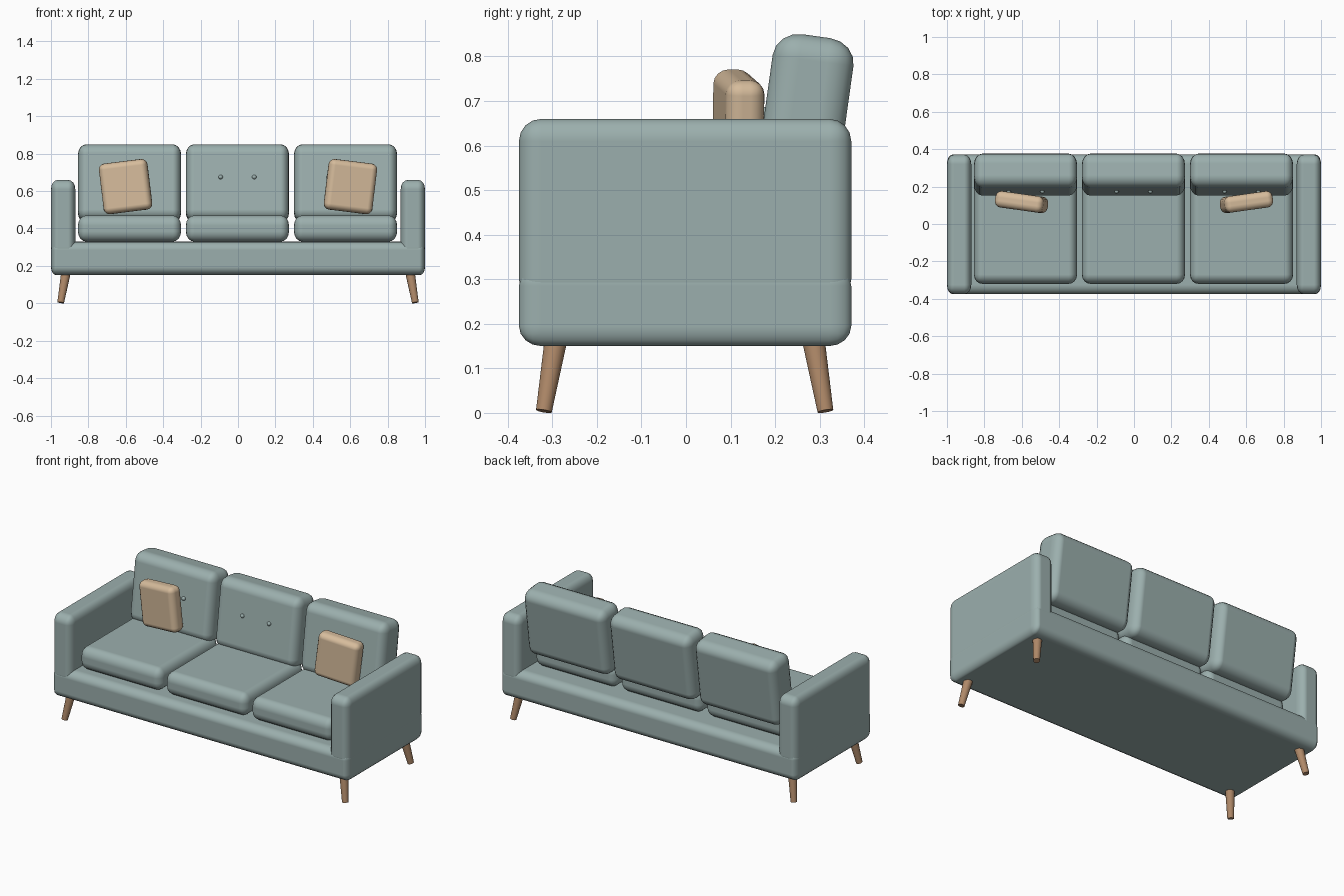
import bpy, bmesh
from math import radians
from mathutils import Vector

cube = bpy.data.objects.get("Cube")
if cube:
    bpy.data.objects.remove(cube, do_unlink=True)


def material(name, rgb):
    m = bpy.data.materials.new(name)
    m.use_nodes = True
    m.diffuse_color = (*rgb, 1)
    m.node_tree.nodes["Principled BSDF"].inputs["Base Color"].default_value = (*rgb, 1)
    return m


FABRIC = material("sage_fabric", (0.33, 0.43, 0.42))
PILLOW = material("tan_fabric", (0.67, 0.50, 0.33))
WOOD = material("warm_wood", (0.43, 0.25, 0.14))


def add_object(name, bm, mat):
    mesh = bpy.data.meshes.new(name)
    bm.to_mesh(mesh)
    bm.free()
    mesh.materials.append(mat)
    ob = bpy.data.objects.new(name, mesh)
    bpy.context.collection.objects.link(ob)
    return ob


def rounded_box(name, mat, center, size, radii, tilt=(0, 0, 0)):
    """Box with a separate rounding radius per axis: unit bevel, then object scale."""
    bm = bmesh.new()
    bmesh.ops.create_cube(bm, size=1)
    bmesh.ops.scale(bm, verts=bm.verts, vec=[s / r for s, r in zip(size, radii)])
    ob = add_object(name, bm, mat)
    ob.data.shade_smooth()
    ob.location, ob.scale = center, radii
    ob.rotation_euler = [radians(a) for a in tilt]
    bevel = ob.modifiers.new("rounding", "BEVEL")
    bevel.width = 1
    bevel.segments = 4
    bevel.harden_normals = True
    return ob


def leg(name, foot, top):
    foot, top = Vector(foot), Vector(top)
    axis = top - foot
    bm = bmesh.new()
    bmesh.ops.create_cone(bm, cap_ends=True, segments=20, radius1=0.018,
                          radius2=0.026, depth=axis.length)
    for f in bm.faces:
        f.smooth = len(f.verts) == 4
    for e in bm.edges:
        e.smooth = all(f.smooth for f in e.link_faces)
    ob = add_object(name, bm, WOOD)
    ob.location = (foot + top) / 2
    ob.rotation_euler = axis.to_track_quat("Z", "Y").to_euler()


# Base frame
rounded_box("base", FABRIC, (0, -0.002, 0.24), (2, 0.746, 0.18), (0.03, 0.05, 0.045))

# Arms and legs on both sides
for side, sx in (("right", -1), ("left", 1)):
    rounded_box(side + "_arm", FABRIC, (sx * 0.935, -0.002, 0.455),
                (0.13, 0.746, 0.41), (0.038, 0.05, 0.05))
    for end, sy in (("front", -1), ("back", 1)):
        leg(f"{end}_{side}_leg", (sx * 0.948, sy * 0.316 - 0.003, 0.004),
            (sx * 0.919, sy * 0.288 - 0.003, 0.17))

# Three seat cushions with leaning, buttoned back cushions
LEAN = -8
for label, x in (("right", -0.58), ("middle", -0.003), ("left", 0.575)):
    rounded_box(label + "_seat_cushion", FABRIC, (x, -0.03, 0.4),
                (0.552, 0.58, 0.14), (0.045, 0.05, 0.055))
    back = rounded_box(label + "_back_cushion", FABRIC, (x, 0.264, 0.64),
                       (0.552, 0.183, 0.415), (0.045, 0.06, 0.055), (LEAN, 0, 0))
    for i, dx in enumerate((-0.09, 0.09)):
        bm = bmesh.new()
        bmesh.ops.create_uvsphere(bm, u_segments=16, v_segments=8, radius=0.012)
        button = add_object(f"{label}_back_button_{i + 1}", bm, FABRIC)
        button.data.shade_smooth()
        button.location = (x + dx, 0.175, 0.675)

# Throw pillows, mirrored
for side, sx in (("right", -1), ("left", 1)):
    rounded_box(side + "_throw_pillow", PILLOW, (sx * 0.601, 0.117, 0.624),
                (0.262, 0.088, 0.272), (0.032, 0.035, 0.032), (0, sx * 7, sx * 8))
